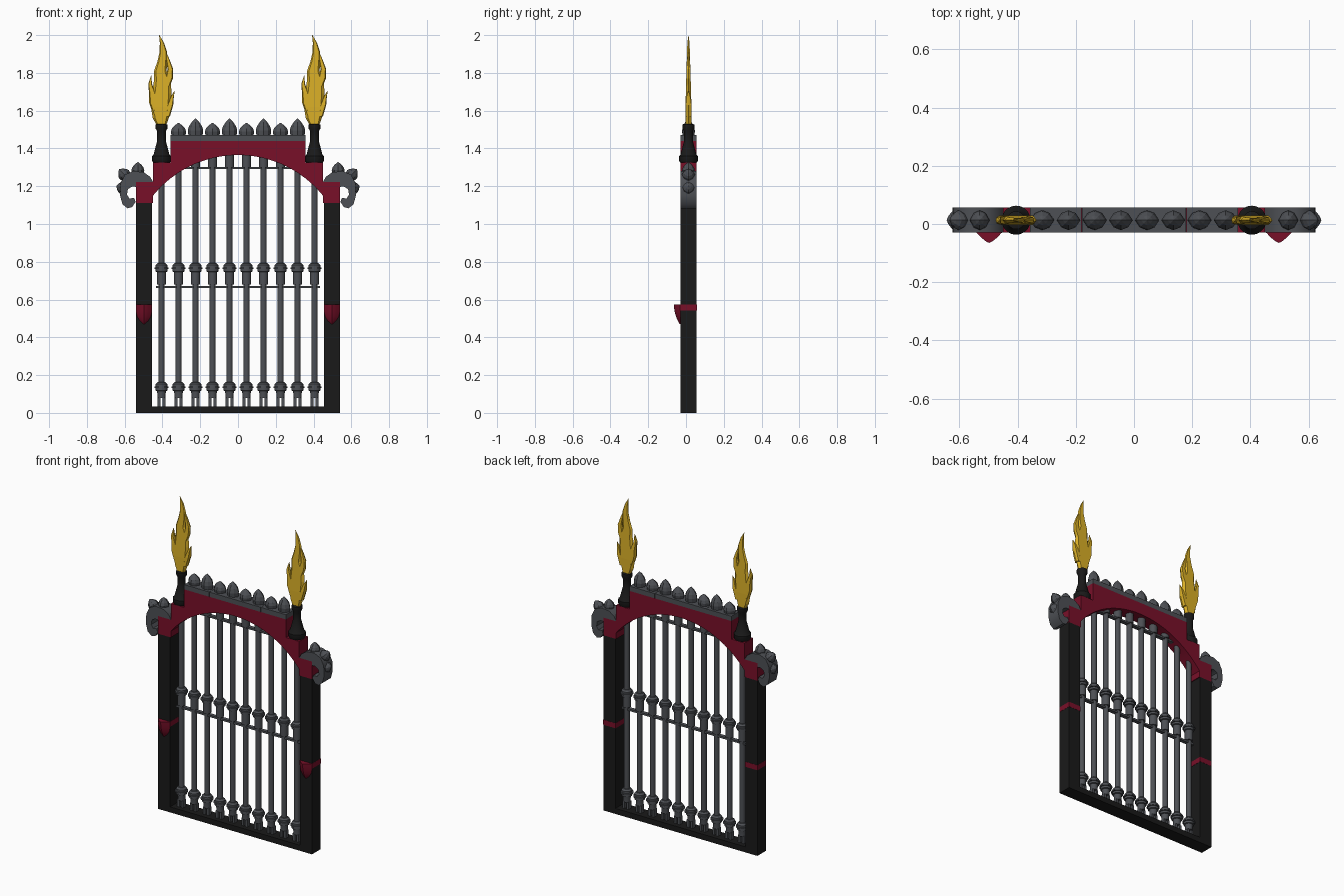
import bpy, bmesh, math
from mathutils import Matrix, Vector

if "Cube" in bpy.data.objects:
    bpy.data.objects.remove(bpy.data.objects["Cube"])

YC = 0.013             # depth centre of the gate
Y0, Y1 = -0.03, 0.056  # front and back planes


def material(name, rgb):
    m = bpy.data.materials.new(name)
    m.diffuse_color = (*rgb, 1)
    m.use_nodes = True
    m.node_tree.nodes["Principled BSDF"].inputs["Base Color"].default_value = m.diffuse_color
    return m


BLACK = material("black", (0.010, 0.010, 0.010))
RED = material("dark_red", (0.19, 0.005, 0.022))
GREY = material("dark_grey", (0.075, 0.08, 0.09))
GOLD = material("gold", (0.70, 0.43, 0.02))


def finish(name, bm, mat, smooth=None):
    bmesh.ops.recalc_face_normals(bm, faces=bm.faces)
    me = bpy.data.meshes.new(name)
    bm.to_mesh(me)
    bm.free()
    ob = bpy.data.objects.new(name, me)
    bpy.context.collection.objects.link(ob)
    me.materials.append(mat)
    if smooth:
        bpy.ops.object.select_all(action='DESELECT')
        ob.select_set(True)
        bpy.context.view_layer.objects.active = ob
        bpy.ops.object.shade_smooth_by_angle(angle=math.radians(smooth))
    return ob


def add_box(bm, x0, x1, y0, y1, z0, z1):
    mat = Matrix.Translation(((x0+x1)/2, (y0+y1)/2, (z0+z1)/2)) @ Matrix.Diagonal((x1-x0, y1-y0, z1-z0, 1))
    bmesh.ops.create_cube(bm, size=1, matrix=mat)


def box(name, mat, *dims):
    bm = bmesh.new()
    add_box(bm, *dims)
    return finish(name, bm, mat)


def add_loft(bm, rings):
    # skin a list of equal-length point rings and cap both ends
    vs = [[bm.verts.new(p) for p in r] for r in rings]
    n = len(vs[0])
    for a, b in zip(vs, vs[1:]):
        for i in range(n):
            bm.faces.new((a[i], a[(i+1) % n], b[(i+1) % n], b[i]))
    bm.faces.new(vs[0])
    bm.faces.new(vs[-1])


def add_lathe(bm, profile, x, n=16):
    ang = [2*math.pi*i/n for i in range(n)]
    add_loft(bm, [[(x+r*math.cos(a), YC+r*math.sin(a), z) for a in ang] for r, z in profile])


def plate(name, mat, pts, y0, y1, smooth=None):
    bm = bmesh.new()
    add_loft(bm, [[(x, y, z) for x, z in pts] for y in (y0, y1)])
    return finish(name, bm, mat, smooth)


def add_leaf(bm, x, z, tilt, h, w, d):
    # pointed crest leaf with ridges front and back
    sec = [(1, 0), (.6, .72), (0, 1), (-.6, .72), (-1, 0), (-.6, -.72), (0, -1), (.6, -.72)]
    m = Matrix.Translation((x, YC, z)) @ Matrix.Rotation(tilt, 4, 'Y')
    add_loft(bm, [[m @ Vector((w*k*a, d*k*b, h*t)) for a, b in sec]
                  for t, k in ((0, .9), (.3, 1), (.55, .85), (.8, .48), (1, .02))])


# threshold
box("threshold", BLACK, -.455, .455, Y0, Y1, 0, .035)

# stepped arch with round underside
R, CZ = 0.578, 0.787
half = math.asin(.45/R)
arc = [(R*math.sin(t), CZ+R*math.cos(t)) for t in [half-2*half*i/32 for i in range(33)]]
steps = [(-.45, 1.11), (-.54, 1.11), (-.54, 1.222), (-.45, 1.222), (-.45, 1.325), (-.357, 1.325), (-.357, 1.44)]
plate("arch", RED, arc + steps + [(-x, z) for x, z in reversed(steps)], Y0, Y1, 30)

# crest strip in three lengths, and its leaves
for i, (a, b) in enumerate(((-.357, -.181), (-.179, .179), (.181, .357))):
    box(f"crest_strip_{i}", GREY, a, b, Y0, Y1, 1.44, 1.47)
bm = bmesh.new()
for i in range(8):
    add_leaf(bm, -.315+.09*i, 1.468, 0, .09 if i % 2 else .068, .041, .034)
finish("crest_leaves", bm, GREY)

# bars with collars, standing on forked feet
collar = [(.024, 0), (.024, .066), (.031, .068), (.031, .081), (.038, .082),
          (.038, .09), (.031, .091), (.031, .102), (.022, .112)]
for i in range(10):
    x = -.405 + .09*i
    top = CZ + math.sqrt(R*R-x*x)
    bm = bmesh.new()
    prof = [(.022, .08), (.022, .1)] + [(r, z+.05) for r, z in collar[1:]] + [(.0165, .163)]
    prof += [(.0165, .679)] + [(r, z+.68) for r, z in collar] + [(.0165, .793)]
    if abs(x) < .25:
        prof += [(.0165, 1.299), (.024, 1.3)]
        prof += [(.024, top+.015)]
    else:
        prof += [(.0165, top+.02)]
    add_lathe(bm, prof, x)
    for s in (-1, 1):
        add_box(bm, min(x+s*.006, x+s*.021), max(x+s*.006, x+s*.021), YC-.014, YC+.014, .035, .082)
    finish(f"bar_{i}", bm, GREY, 35)

# thin cross rails
for name, w, z in (("middle_rail", .435, .667), ("upper_rail", .28, 1.297)):
    box(name, GREY, -w, w, YC-.012, YC+.012, z-.006, z+.006)


def add_tongue(bm, cx, path):
    sec = [(1, 0), (.7, 1), (-.7, 1), (-1, 0), (-.7, -1), (.7, -1)]
    rings = []
    for x, z, w in path:
        d = .016 - .011*max(0, (z-1.62)/.38)
        rings.append([(cx+x+w*a, YC+d*b*min(1, w/.012), z) for a, b in sec])
    add_loft(bm, rings)


tongues = [
    [(0, 1.52, .024), (-.004, 1.56, .042), (-.004, 1.62, .052), (.002, 1.69, .052), (.004, 1.76, .044),
     (-.006, 1.81, .033), (.004, 1.86, .026), (.01, 1.91, .02), (.002, 1.96, .011), (-.012, 2.0, .001)],
    [(-.02, 1.57, .02), (-.042, 1.64, .023), (-.048, 1.69, .018), (-.06, 1.74, .01), (-.055, 1.785, .001)],
    [(.015, 1.71, .022), (.04, 1.77, .02), (.047, 1.82, .015), (.034, 1.87, .009), (.024, 1.91, .001)],
    [(.025, 1.57, .02), (.046, 1.63, .016), (.056, 1.67, .009), (.069, 1.705, .001)],
]

# side scroll outline (right-hand side)
scroll = [(.45, 1.222), (.465, 1.25), (.50, 1.274), (.555, 1.28), (.60, 1.26), (.622, 1.215), (.624, 1.15),
          (.612, 1.105), (.585, 1.083), (.56, 1.09), (.542, 1.118), (.55, 1.138), (.575, 1.135), (.588, 1.155),
          (.583, 1.185), (.56, 1.198), (.54, 1.197), (.54, 1.222)]

# everything that stands left and right
for s, side in ((-1, "left"), (1, "right")):
    xs = sorted((s*.54, s*.455))
    box(f"post_{side}", BLACK, *xs, Y0, Y1, 0, 1.11)
    box(f"post_band_{side}", RED, xs[0]-.001, xs[1]+.001, Y0-.001, Y1+.001, .543, .575)

    # shield bulging from the post front, pointed below
    bm = bmesh.new()
    rings = []
    for z, w, d in ((.575, .043, .035), (.54, .043, .031), (.51, .036, .023), (.487, .022, .013), (.47, .002, .004)):
        rings.append([(s*.4975+w*u, Y0-d*(1-abs(u)**1.4), z) for u in (-1, -.6, -.25, 0, .25, .6, 1)])
    add_loft(bm, rings)
    finish(f"shield_{side}", bm, RED, 30)

    # torch and flame
    bm = bmesh.new()
    add_lathe(bm, [(.044, 1.325), (.05, 1.335), (.05, 1.36), (.042, 1.368), (.023, 1.44), (.023, 1.49),
                   (.031, 1.505), (.031, 1.527), (.022, 1.53)], s*.405, 20)
    finish(f"torch_{side}", bm, BLACK, 35)
    bm = bmesh.new()
    for t in tongues:
        add_tongue(bm, s*.405, t)
    finish(f"flame_{side}", bm, GOLD)

    # curled side ornament with three thorns
    plate(f"scroll_{side}", GREY, [(s*x, z) for x, z in scroll], Y0, Y1, 40)
    bm = bmesh.new()
    for x, z, t, h in ((.53, 1.268, 0, .06), (.592, 1.25, .75, .055), (.605, 1.19, 1.3, .04)):
        add_leaf(bm, s*x, z, s*t, h, .034, .034)
    finish(f"scroll_thorns_{side}", bm, GREY)
